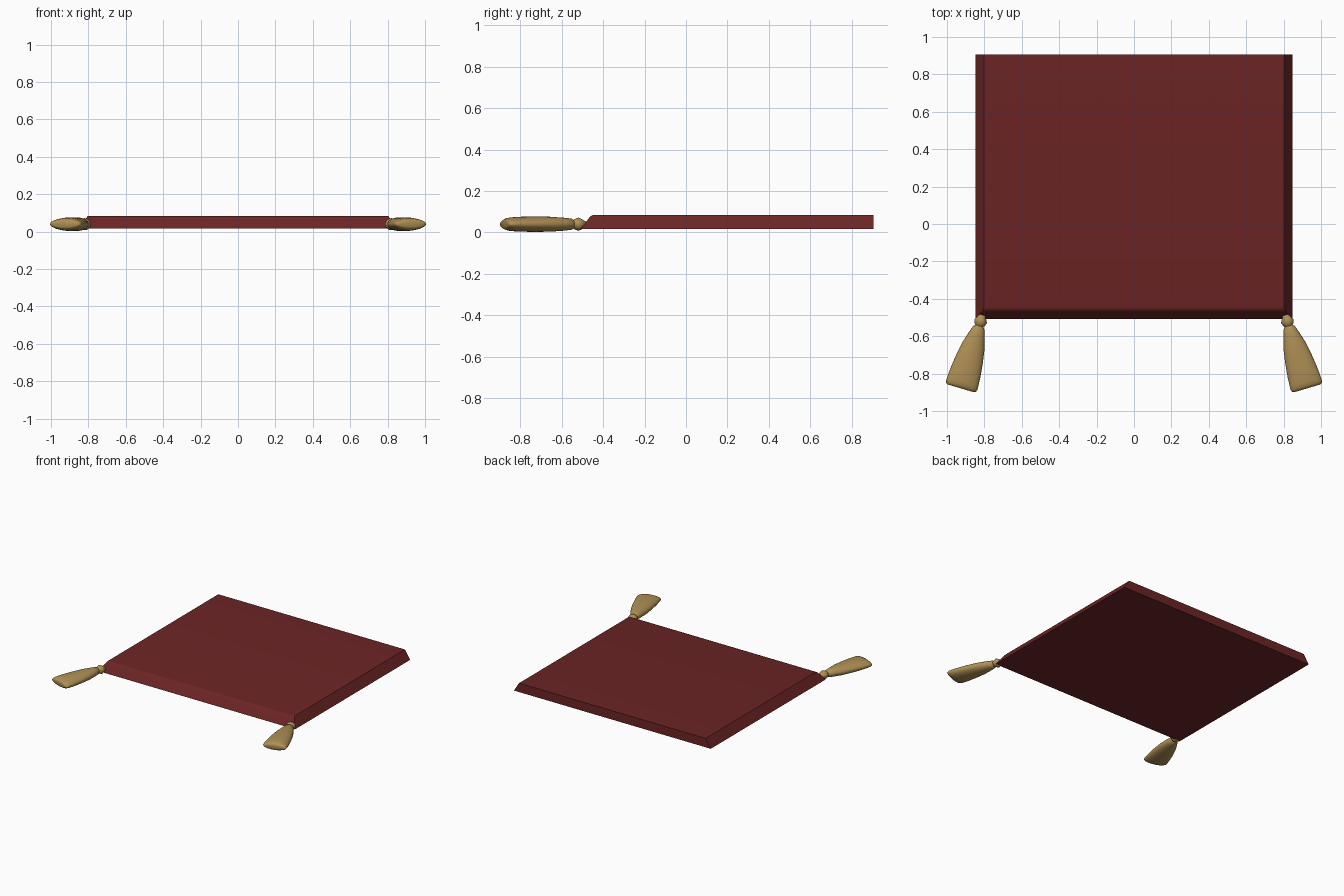
import bpy, bmesh, math
from mathutils import Matrix, Vector

if "Cube" in bpy.data.objects:
    bpy.data.objects.remove(bpy.data.objects["Cube"])


def material(name, col):
    m = bpy.data.materials.new(name)
    m.diffuse_color = (*col, 1)
    m.use_nodes = True
    m.node_tree.nodes["Principled BSDF"].inputs["Base Color"].default_value = m.diffuse_color
    return m


def add_object(name, bm, mat, angle):
    bmesh.ops.recalc_face_normals(bm, faces=bm.faces)
    me = bpy.data.meshes.new(name)
    bm.to_mesh(me)
    bm.free()
    me.materials.append(mat)
    ob = bpy.data.objects.new(name, me)
    bpy.context.collection.objects.link(ob)
    bpy.ops.object.select_all(action='DESELECT')
    bpy.context.view_layer.objects.active = ob
    ob.select_set(True)
    bpy.ops.object.shade_smooth_by_angle(angle=math.radians(angle))
    return ob


red = material("dark red cloth", (0.150, 0.018, 0.018))
gold = material("gold thread", (0.430, 0.275, 0.090))

# Cushion: slab with sloping front and sides, upright back
bm = bmesh.new()
bmesh.ops.create_cube(bm, size=2)
for v in bm.verts:
    top = v.co.z > 0
    x = 0.803 if top else 0.847
    front = -0.458 if top else -0.508
    v.co = Vector((x * v.co.x, 0.905 if v.co.y > 0 else front, 0.085 if top else 0.016))
soft = [e for e in bm.edges if all(v.co.z > 0.05 and v.co.y < 0 for v in e.verts)]
bmesh.ops.bevel(bm, geom=soft, offset=0.015, segments=3, profile=0.5, affect='EDGES')
add_object("cushion", bm, red, 25)

# Tassel profile: distance along the axis, half width, half thickness
PROFILE = [(-0.035, 0.016, 0.014), (-0.025, 0.021, 0.019), (-0.018, 0.026, 0.024),
           (0.0, 0.035, 0.032), (0.018, 0.028, 0.025), (0.026, 0.022, 0.020),
           (0.034, 0.030, 0.027), (0.07, 0.043, 0.031), (0.14, 0.063, 0.036),
           (0.22, 0.076, 0.037), (0.29, 0.084, 0.036), (0.34, 0.087, 0.033),
           (0.358, 0.087, 0.029), (0.370, 0.082, 0.022), (0.374, 0.070, 0.014)]
SIDES = 28


def tassel(name, side):
    bm = bmesh.new()
    rings = []
    for d, w, t in PROFILE:
        rings.append([bm.verts.new((w * math.cos(2 * math.pi * i / SIDES), -d,
                                    t * math.sin(2 * math.pi * i / SIDES)))
                      for i in range(SIDES)])
    for a, b in zip(rings, rings[1:]):
        for i in range(SIDES):
            j = (i + 1) % SIDES
            bm.faces.new((a[i], a[j], b[j], b[i]))
    bm.faces.new(rings[0])
    bm.faces.new(rings[-1])
    # splay outward from the front corner
    bm.transform(Matrix.Translation((side * 0.82, -0.52, 0.040))
                 @ Matrix.Rotation(side * math.radians(16.5), 4, 'Z'))
    z0 = min(v.co.z for v in bm.verts)
    bmesh.ops.translate(bm, verts=bm.verts, vec=(0, 0, 0.003 - z0))
    add_object(name, bm, gold, 60)


tassel("left_tassel", -1)
tassel("right_tassel", 1)
